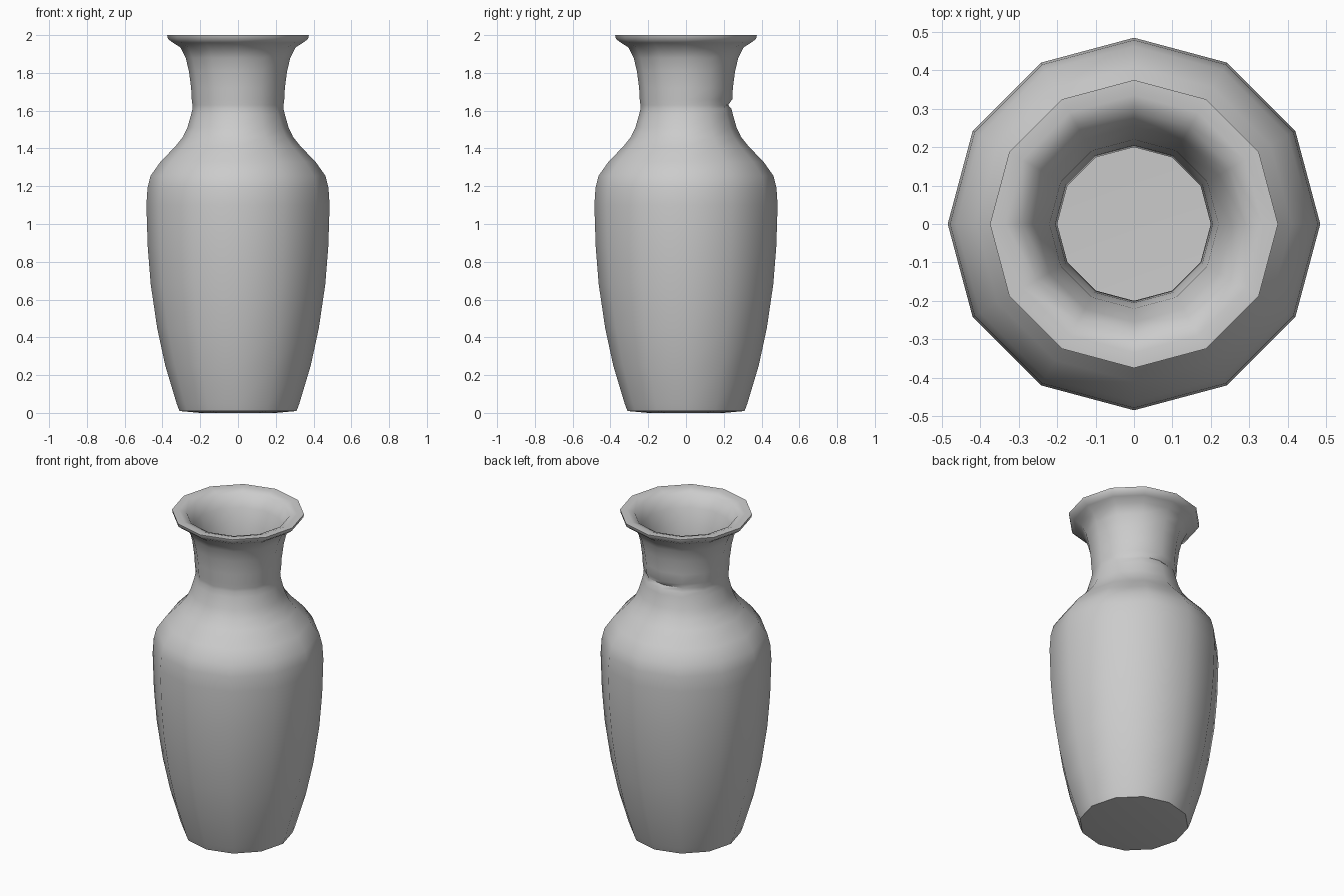
import bpy, bmesh, math

if "Cube" in bpy.data.objects:
    bpy.data.objects.remove(bpy.data.objects["Cube"])

SIDES = 12

# Closed wall profile (radius, height): base, outer wall, lip, inner wall, floor
outer = [(0.20, 0.0), (0.31, 0.01), (0.325, 0.05), (0.385, 0.25), (0.428, 0.45),
         (0.462, 0.68), (0.478, 0.88), (0.485, 1.10), (0.479, 1.19), (0.463, 1.255),
         (0.41, 1.33), (0.332, 1.41), (0.292, 1.46), (0.268, 1.51), (0.248, 1.58),
         (0.241, 1.61), (0.241, 1.63), (0.245, 1.66), (0.248, 1.72), (0.26, 1.81),
         (0.277, 1.88), (0.305, 1.935), (0.345, 1.96), (0.371, 1.98)]
lip = [(0.375, 2.0), (0.335, 2.0), (0.292, 1.985)]
inner = [(0.255, 1.91), (0.22, 1.82), (0.205, 1.70), (0.20, 1.60), (0.23, 1.50),
         (0.29, 1.38), (0.42, 1.24), (0.445, 1.10), (0.42, 0.68), (0.345, 0.25),
         (0.28, 0.05)]

bm = bmesh.new()


def ring(r, z):
    verts = []
    for i in range(SIDES):
        a = 2 * math.pi * i / SIDES
        # Small crease pressed into the back of the neck
        dent = 0.018 * max(0, math.sin(a)) ** 4 if z in (1.63,) else 0
        verts.append(bm.verts.new(((r - dent) * math.cos(a), (r - dent) * math.sin(a), z)))
    return verts


def cap(loop, z, flip):
    centre = bm.verts.new((0, 0, z))
    for i in range(SIDES):
        a, b = loop[i], loop[(i + 1) % SIDES]
        bm.faces.new((b, a, centre) if flip else (a, b, centre))


# Lathe the wall, then close the base and the inner floor
rings = [ring(r, z) for r, z in outer + lip + inner]
for lo, hi in zip(rings, rings[1:]):
    for i in range(SIDES):
        j = (i + 1) % SIDES
        bm.faces.new((lo[i], lo[j], hi[j], hi[i]))
cap(rings[0], 0.0, True)
cap(rings[-1], 0.04, False)
bmesh.ops.recalc_face_normals(bm, faces=bm.faces)

mesh = bpy.data.meshes.new("vase")
bm.to_mesh(mesh)
bm.free()
vase = bpy.data.objects.new("vase", mesh)
bpy.context.collection.objects.link(vase)
bpy.context.view_layer.objects.active = vase
vase.select_set(True)
bpy.ops.object.shade_smooth_by_angle(angle=math.radians(60))
